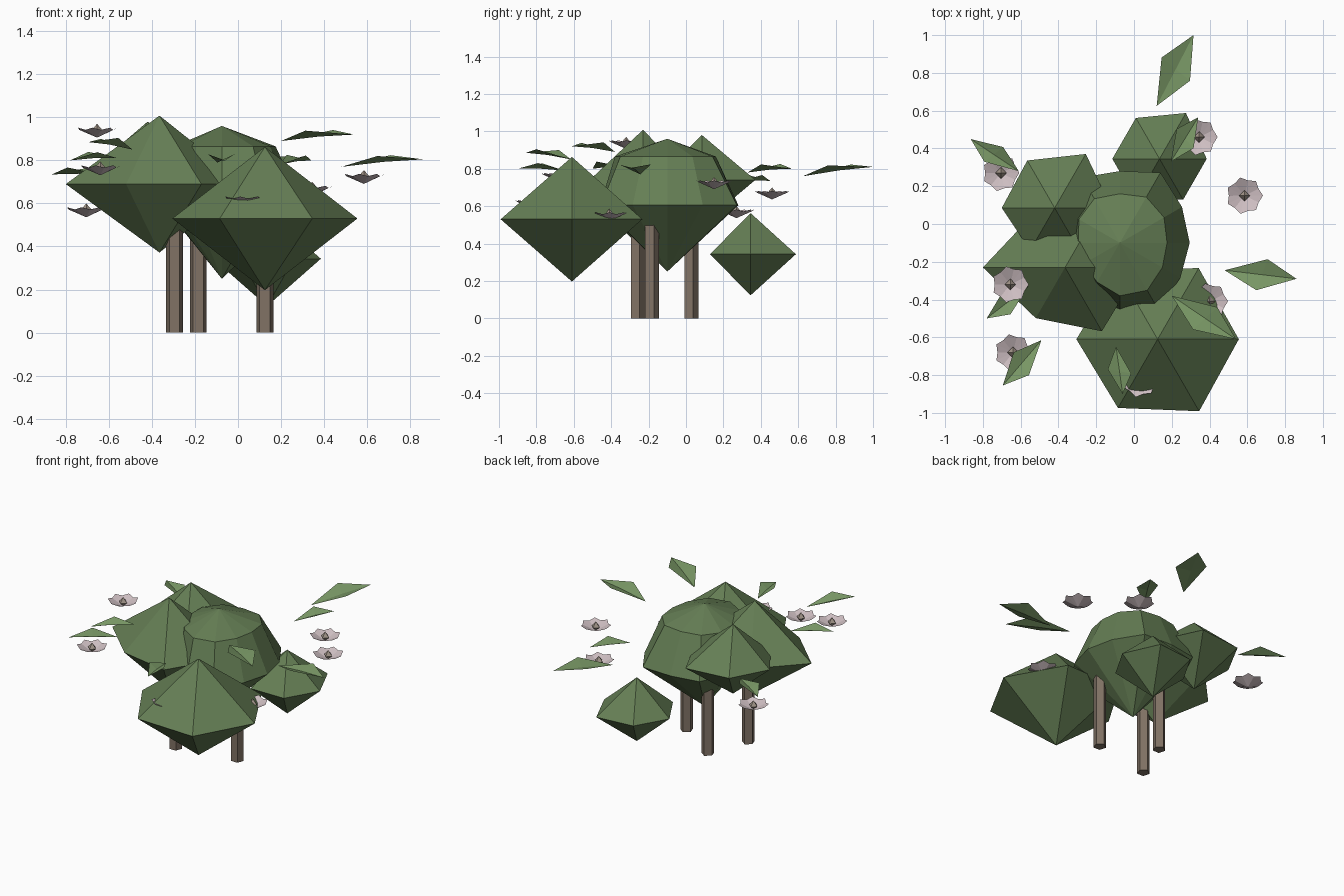
import bpy
import math
from mathutils import Vector

if "Cube" in bpy.data.objects:
    bpy.data.objects.remove(bpy.data.objects["Cube"])


def material(name, rgb):
    m = bpy.data.materials.new(name)
    m.diffuse_color = (*rgb, 1)
    m.use_nodes = True
    m.node_tree.nodes["Principled BSDF"].inputs["Base Color"].default_value = m.diffuse_color
    return m


GREEN = material("foliage_green", (0.13, 0.21, 0.09))
LEAF = material("leaf_green", (0.19, 0.31, 0.13))
BARK = material("bark_brown", (0.22, 0.17, 0.13))
PETAL = material("petal_pink", (0.62, 0.52, 0.54))
HEART = material("flower_heart", (0.36, 0.30, 0.25))


def mesh(name, verts, faces, mat):
    me = bpy.data.meshes.new(name)
    me.from_pydata([tuple(v) for v in verts], [], faces)
    me.materials.append(mat)
    ob = bpy.data.objects.new(name, me)
    bpy.context.collection.objects.link(ob)
    return ob


def spin(name, centre, rings, bottom, top, mat, turn=0.0):
    """Closed shell: rings are (list of radii, z offset) from low to high, ending in poles."""
    c = Vector(centre)
    n = len(rings[0][0])
    verts = []
    for radii, dz in rings:
        for i, r in enumerate(radii):
            a = turn + 2 * math.pi * i / n
            verts.append(c + Vector((r * math.cos(a), r * math.sin(a), dz)))
    lo, hi = len(verts), len(verts) + 1
    verts += [c + Vector((0, 0, bottom)), c + Vector((0, 0, top))]
    last = (len(rings) - 1) * n
    faces = []
    for i in range(n):
        j = (i + 1) % n
        faces.append((lo, j, i))
        for k in range(0, last, n):
            faces.append((k + i, k + j, k + n + j, k + n + i))
        faces.append((last + i, last + j, hi))
    return mesh(name, verts, faces, mat)


# Six-sided foliage clumps: centre, radii every 60 degrees, half height
clumps = {
    "front_clump": ((0.125, -0.61, 0.53), [0.43, 0.435, 0.42, 0.43, 0.42, 0.44], 0.333),
    "left_clump": ((-0.365, -0.23, 0.69), [0.40, 0.36, 0.33, 0.435, 0.31, 0.39], 0.318),
    "back_left_clump": ((-0.42, 0.085, 0.74), [0.30, 0.33, 0.29, 0.28, 0.26, 0.28], 0.24),
    "back_clump": ((0.135, 0.345, 0.343), [0.25, 0.28, 0.25, 0.25, 0.25, 0.25], 0.22),
}
for name, (c, radii, h) in clumps.items():
    spin(name, c, [(radii, 0)], -h, h, GREEN)

# Rounder middle clump with an upper ring
spin("middle_clump", (-0.075, -0.10, 0.605),
     [([0.37, 0.38, 0.43, 0.38, 0.40, 0.33, 0.28, 0.27, 0.29, 0.36, 0.41, 0.37], 0),
      ([0.25, 0.27, 0.28, 0.26, 0.27, 0.25, 0.22, 0.22, 0.24, 0.28, 0.29, 0.26], 0.26)],
     -0.355, 0.355, GREEN)

# Five-sided trunks with a corner to the back
for i, (x, y, h) in enumerate([(0.125, -0.185, 0.5), (-0.295, -0.26, 0.55), (-0.185, 0.025, 0.55)]):
    spin(f"trunk_{i + 1}", (x, y, 0), [([0.041] * 5, 0), ([0.041] * 5, h)],
         0, h, BARK, math.pi / 2)

# Folded diamond leaves: base xyz, tip xyz, half width
leaves = [
    ((0.12, 0.625, 0.76), (0.315, 1.0, 0.81), 0.095),
    ((0.48, -0.245, 0.77), (0.86, -0.29, 0.805), 0.085),
    ((-0.61, 0.28, 0.73), (-0.865, 0.45, 0.735), 0.06),
    ((-0.56, -0.33, 0.81), (-0.78, -0.50, 0.80), 0.06),
    ((-0.49, -0.615, 0.85), (-0.695, -0.855, 0.885), 0.07),
    ((0.20, -0.38, 0.89), (0.54, -0.61, 0.92), 0.085),
    ((-0.095, -0.65, 0.79), (-0.06, -0.90, 0.80), 0.06),
    ((0.195, 0.33, 0.78), (0.34, 0.565, 0.80), 0.065),
]
for i, (base, tip, w) in enumerate(leaves):
    b, t = Vector(base), Vector(tip)
    d = (t - b).normalized()
    side = d.cross(Vector((0, 0, 1))).normalized() * w
    mid = b.lerp(t, 0.52) + Vector((0, 0, 0.012))
    up = Vector((0, 0, 0.022))
    mesh(f"leaf_{i + 1}", [b, mid + side - d * 0.02 + up, t, mid - side + d * 0.02 + up, mid - up * 0.3],
         [(0, 1, 4), (1, 2, 4), (2, 3, 4), (3, 0, 4)], LEAF)

# Shallow cupped flowers with a small pointed heart
flowers = [(-0.655, -0.32, 0.94), (-0.64, -0.68, 0.765), (-0.705, 0.27, 0.57), (0.585, 0.15, 0.725),
           (0.345, 0.46, 0.67), (0.40, -0.41, 0.555), (0.03, -0.82, 0.62)]
for i, (x, y, z) in enumerate(flowers):
    n = 7
    turn = 0.9 * i
    verts = [Vector((x, y, z - 0.034))]
    for k in range(2 * n):
        a = turn + math.pi * k / n
        r, dz = ((0.098, 0.012), (0.083, 0.002))[k % 2]
        verts.append(Vector((x + r * math.cos(a), y + r * math.sin(a), z + dz)))
    mesh(f"flower_{i + 1}", verts,
         [(0, k + 1, (k + 1) % (2 * n) + 1) for k in range(2 * n)], PETAL)
    spin(f"flower_heart_{i + 1}", (x, y, z), [([0.03] * 4, -0.005)], -0.03, 0.03, HEART, 0)
